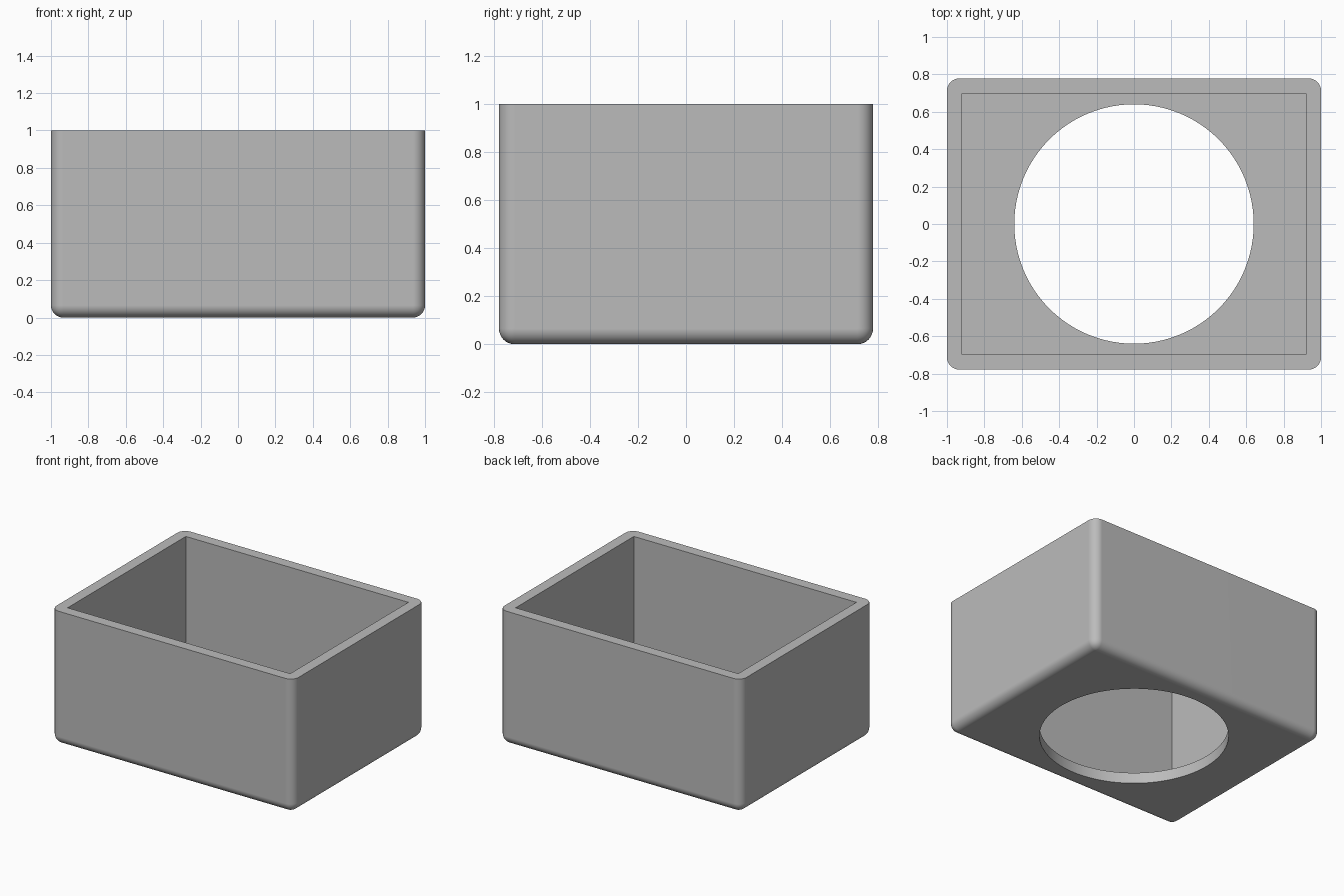
import bpy
import bmesh
from math import radians

old = bpy.data.objects.get("Cube")
if old:
    bpy.data.objects.remove(old, do_unlink=True)

LENGTH, WIDTH, HEIGHT = 2.0, 1.556, 1.0
WALL, FILLET, HOLE_RADIUS = 0.081, 0.065, 0.64

grey = bpy.data.materials.new("light grey")
grey.use_nodes = True
colour = (0.5, 0.5, 0.5, 1)
grey.diffuse_color = colour
grey.node_tree.nodes["Principled BSDF"].inputs["Base Color"].default_value = colour


def make_block(name, size, bottom, fillet=0):
    """Block standing at a given height, optionally rounded except at its top rim."""
    bm = bmesh.new()
    bmesh.ops.create_cube(bm, size=1)
    for v in bm.verts:
        v.co.x *= size[0]
        v.co.y *= size[1]
        v.co.z = bottom + (v.co.z + 0.5) * size[2]
    if fillet:
        top = bottom + size[2] - 0.001
        edges = [e for e in bm.edges if any(v.co.z < top for v in e.verts)]
        bmesh.ops.bevel(bm, geom=edges, offset=fillet, segments=8,
                        profile=0.5, affect='EDGES')
    mesh = bpy.data.meshes.new(name)
    bm.to_mesh(mesh)
    bm.free()
    mesh.materials.append(grey)
    obj = bpy.data.objects.new(name, mesh)
    bpy.context.collection.objects.link(obj)
    return obj


# Rounded outer body, square-cornered cavity and round floor hole
box = make_block("open_box", (LENGTH, WIDTH, HEIGHT), 0, FILLET)
cavity = make_block("cavity_cutter",
                    (LENGTH - 2 * WALL, WIDTH - 2 * WALL, HEIGHT), WALL)
bpy.ops.mesh.primitive_cylinder_add(vertices=96, radius=HOLE_RADIUS, depth=1)
hole = bpy.context.object
hole.name = "floor_hole_cutter"
hole.data.materials.append(grey)

bpy.ops.object.select_all(action='DESELECT')
box.select_set(True)
bpy.context.view_layer.objects.active = box
for cutter in (cavity, hole):
    cutter.hide_render = True
    cut = box.modifiers.new(cutter.name, 'BOOLEAN')
    cut.operation = 'DIFFERENCE'
    cut.solver = 'EXACT'
    cut.object = cutter
    bpy.ops.object.modifier_apply(modifier=cut.name)
    bpy.data.objects.remove(cutter, do_unlink=True)

# Smooth fillets with flat walls and crisp rims
bpy.ops.object.shade_smooth_by_angle(angle=radians(30))
normals = box.modifiers.new("flat_walls", 'WEIGHTED_NORMAL')
normals.keep_sharp = True
